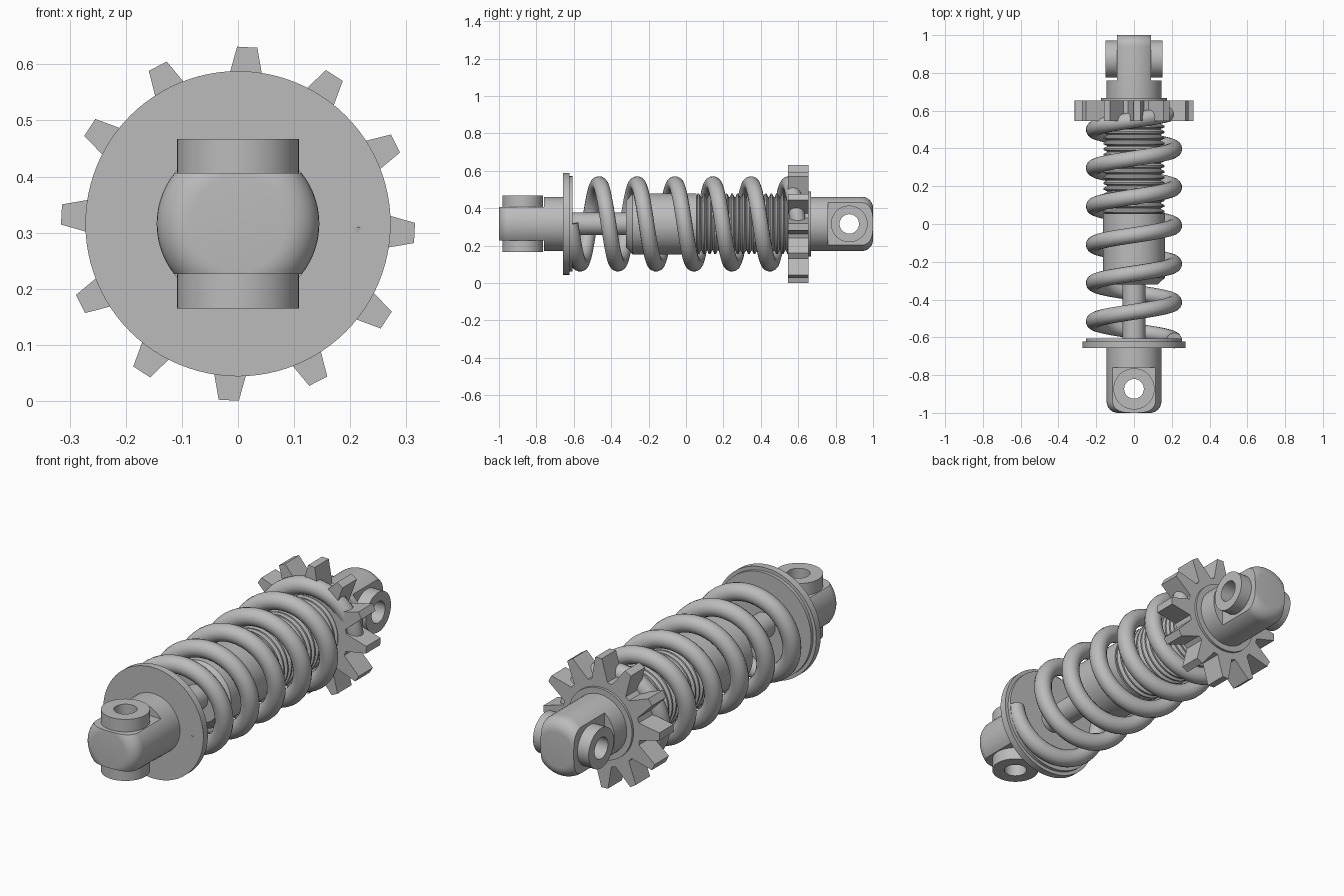
import bpy, bmesh, math
from mathutils import Vector, Matrix

old = bpy.data.objects.get("Cube")
if old:
    bpy.data.objects.remove(old, do_unlink=True)

CZ = 0.316                       # height of the long axis
steel = bpy.data.materials.new("grey steel")
steel.use_nodes = True
GREY = (0.5, 0.5, 0.5, 1)
steel.diffuse_color = GREY
steel.node_tree.nodes["Principled BSDF"].inputs["Base Color"].default_value = GREY


def finish(obj, angle=35):
    """Give the part its material and smooth shading with sharp edges."""
    obj.data.materials.clear()
    obj.data.materials.append(steel)
    bpy.ops.object.select_all(action='DESELECT')
    obj.select_set(True)
    bpy.context.view_layer.objects.active = obj
    bpy.ops.object.shade_smooth_by_angle(angle=math.radians(angle))
    return obj


def make(name, bm):
    bmesh.ops.recalc_face_normals(bm, faces=bm.faces)
    mesh = bpy.data.meshes.new(name)
    bm.to_mesh(mesh)
    bm.free()
    obj = bpy.data.objects.new(name, mesh)
    bpy.context.collection.objects.link(obj)
    return obj


def lathe(name, profile, axis='Y', centre=(0, 0, CZ), closed=False, steps=64):
    """Spin (radius, position) points about an axis through centre."""
    bm = bmesh.new()
    main = Vector([float(a == axis) for a in 'XYZ'])
    side = Vector((0, 1, 0)) if axis == 'X' else Vector((1, 0, 0))
    vs = [bm.verts.new(Vector(centre) + side * r + main * h) for r, h in profile]
    pairs = list(zip(vs, vs[1:])) + ([(vs[-1], vs[0])] if closed else [])
    edges = [bm.edges.new(p) for p in pairs]
    bmesh.ops.spin(bm, geom=vs + edges, cent=centre, axis=main,
                   angle=math.tau, steps=steps)
    bmesh.ops.remove_doubles(bm, verts=bm.verts, dist=1e-5)
    return make(name, bm)


def block(name, centre, size):
    bm = bmesh.new()
    bmesh.ops.create_cube(bm, size=1, matrix=Matrix.LocRotScale(
        Vector(centre), None, Vector(size)))
    return make(name, bm)


def cut(obj, cutter):
    mod = obj.modifiers.new("cut", 'BOOLEAN')
    mod.operation, mod.solver, mod.object = 'DIFFERENCE', 'EXACT', cutter
    bpy.context.view_layer.objects.active = obj
    bpy.ops.object.modifier_apply(modifier=mod.name)
    bpy.data.objects.remove(cutter, do_unlink=True)


def mount(prefix, s, axis, inner, boss_r):
    """Rounded end body with two flats, a cross hole and an eye boss."""
    rad, fil, hole = 0.145, 0.06, 0.052
    arc = [(rad - fil + fil * math.cos(a), s * (1 - fil + fil * math.sin(a)))
           for a in [i * math.pi / 16 for i in range(9)]]
    body = lathe(prefix + "_mount_body",
                 [(0, s * inner), (rad, s * inner)] + arc + [(0, s)])
    cross = Vector([float(a == axis) for a in 'XYZ'])
    mid = Vector((0, s * 0.873, CZ))
    for d in (-1, 1):
        c = Vector((0, s * 0.96, CZ)) + cross * d * 0.19
        size = Vector((0.5, 0.4, 0.5))
        size['XYZ'.index(axis)] = 0.2
        cut(body, block("flat_cutter", c, size))
    cut(body, lathe("hole_cutter", [(0, -0.3), (hole, -0.3), (hole, 0.3), (0, 0.3)],
                    axis, mid, steps=40))
    finish(body)
    finish(lathe(prefix + "_mount_eye",
                 [(hole, -0.151), (boss_r, -0.151), (boss_r, 0.151), (hole, 0.151)],
                 axis, mid, closed=True, steps=40))


mount("front", -1, 'Z', 0.64, 0.109)
mount("rear", 1, 'X', 0.64, 0.098)

# Spring seat at the front, with its raised step
finish(lathe("spring_seat", [(0, -0.657), (0.272, -0.657), (0.272, -0.622),
                             (0.255, -0.622), (0.255, -0.606), (0, -0.606)], steps=96))

# Piston rod
finish(lathe("piston_rod", [(0, -0.62), (0.06, -0.62), (0.06, -0.3), (0, -0.3)]))

# Damper cylinder with chamfered mouth
finish(lathe("damper_cylinder", [(0, -0.32), (0.125, -0.32), (0.163, -0.285),
                                 (0.163, 0.055), (0, 0.055)]), 30)

# Threaded sleeve
PITCH, count = 0.03, 17
thread = [(0, 0.05)]
for i in range(count):
    y = 0.05 + i * PITCH
    thread += [(0.143, y), (0.143, y + 0.004), (0.162, y + 0.012), (0.162, y + 0.02)]
thread += [(0.143, 0.56), (0, 0.56)]
finish(lathe("threaded_sleeve", thread), 25)

# Toothed adjuster ring: twelve tapered teeth
bm = bmesh.new()
outline = []
for i in range(12):
    a = math.radians(87 - 30 * i)
    out = Vector((math.cos(a), 0, math.sin(a)))
    along = Vector((math.sin(a), 0, -math.cos(a)))
    for r, w in ((0.205, -0.043), (0.315, -0.018), (0.315, 0.018), (0.205, 0.043)):
        outline.append(bm.verts.new(out * r + along * w + Vector((0, 0.545, CZ))))
face = bm.faces.new(outline)
ext = bmesh.ops.extrude_face_region(bm, geom=[face], use_keep_orig=True)
bmesh.ops.translate(bm, vec=(0, 0.11, 0),
                    verts=[v for v in ext["geom"] if isinstance(v, bmesh.types.BMVert)])
finish(make("adjuster_ring", bm), 15)

# Thin collar behind the adjuster
finish(lathe("rear_collar", [(0, 0.64), (0.174, 0.64), (0.174, 0.667), (0, 0.667)]))

# Coil spring: six turns
curve = bpy.data.curves.new("coil_spring", 'CURVE')
curve.dimensions = '3D'
curve.bevel_depth = 0.042
curve.bevel_resolution = 6
curve.use_fill_caps = True
spline = curve.splines.new('POLY')
TURNS, PER = 6, 48
spline.points.add(TURNS * PER)
for i, p in enumerate(spline.points):
    turn = -0.75 + i / PER
    t = turn * math.tau
    p.co = (0.213 * math.sin(t), -0.465 + 0.203 * turn, CZ + 0.213 * math.cos(t), 1)
spring = bpy.data.objects.new("coil_spring", curve)
bpy.context.collection.objects.link(spring)
bpy.ops.object.select_all(action='DESELECT')
spring.select_set(True)
bpy.context.view_layer.objects.active = spring
bpy.ops.object.convert(target='MESH')
finish(bpy.context.view_layer.objects.active, 40)
